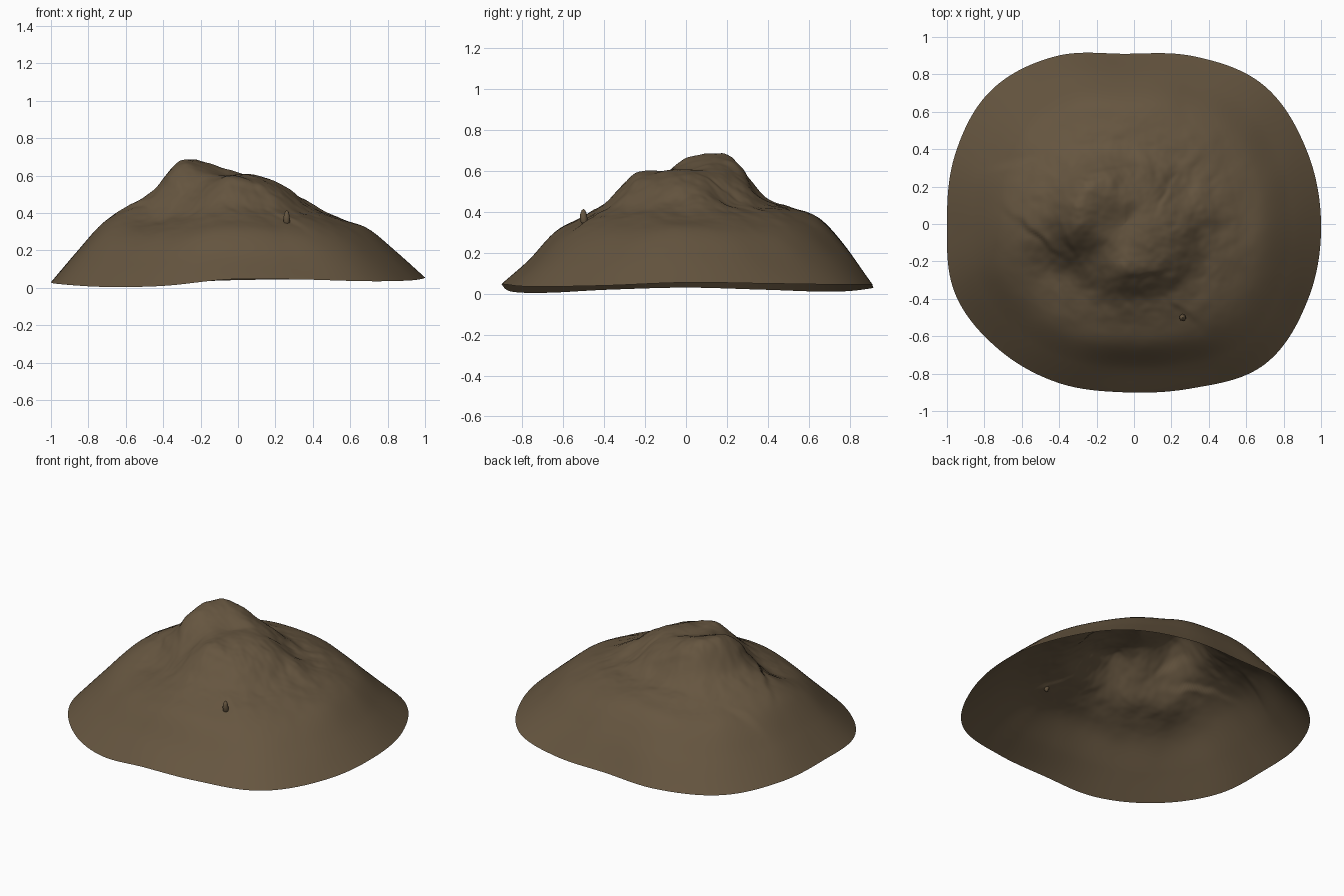
import bpy, bmesh, math
from mathutils import Vector, Matrix, noise

default_cube = bpy.data.objects.get("Cube")
if default_cube:
    bpy.data.objects.remove(default_cube, do_unlink=True)

CENTRE_X = -0.05
SEGMENTS, RINGS = 240, 90

# Radius and height of the rim in hundredths, counterclockwise from +x
OUTLINE = [105, 105, 105, 97, 91, 97, 101, 98, 95, 98, 95, 92, 90, 95, 106, 106]
RIM = [5.5, 5, 4.5, 4.5, 4, 2.5, 1, 2, 3, 2, .5, 1, 4.5, 4.5, 3.5, 4]

# Heights in hundredths from the middle outward, counterclockwise from +x
SLOPES = [
    [61, 60, 54, 43, 37, 31, 19],
    [61, 60, 52, 43, 38, 30, 17],
    [61, 64, 58, 46, 42, 37, 23],
    [61, 66, 67, 49, 40, 32, 17],
    [61, 64, 65, 51, 43, 34, 19],
    [61, 60, 50, 39, 33, 25, 13],
    [61, 60, 58, 45, 37, 30, 16],
    [61, 60, 54, 42, 36, 28, 16],
]

# Hollows and swellings: x, y, radius, height
BUMPS = [
    (-.48, -.22, .12, -.03), (.24, .21, .08, -.03), (.37, .08, .08, .02),
    (-.08, .07, .12, -.01),
]

# Cracked ledges: x, y, half length, direction in degrees, drop
LEDGES = [
    (-.10, .30, .14, 12, .02), (-.28, .24, .16, 8, .015),
    (-.66, .32, .10, 14, .02), (-.52, -.06, .16, -40, -.025),
    (-.36, -.08, .10, -65, -.03), (.06, -.27, .14, 10, -.015),
    (.25, -.46, .12, -40, -.015), (.18, .18, .10, 60, .02),
]


def spline(values, u, closed=False):
    """Smooth curve through evenly spaced values."""
    n = len(values)
    i = math.floor(u) if closed else min(math.floor(u), n - 2)
    f = u - i

    def at(k):
        if closed:
            return values[k % n]
        # Carry the last slope on past the rim
        return values[max(0, k)] if k < n else 2 * values[-1] - values[-2]

    a, b, c, d = (at(i + k) for k in (-1, 0, 1, 2))
    return b + f / 2 * (c - a + f * (2 * a - 5 * b + 4 * c - d
                                     + f * (3 * (b - c) + d - a)))


def rock_detail(x, y, t):
    """Erosion, ledges and rough stone added to the smooth slope."""
    z = 0
    for bx, by, radius, height in BUMPS:
        z += height * math.exp(-((x - bx) ** 2 + (y - by) ** 2) / radius ** 2)
    for lx, ly, length, degrees, drop in LEDGES:
        c, s = math.cos(math.radians(degrees)), math.sin(math.radians(degrees))
        wobble = 0.02 * noise.noise(Vector((x, y, lx)) * 12)
        along = (x - lx) * c + (y - ly) * s
        across = (y - ly) * c - (x - lx) * s + wobble
        side = math.tanh(across / 0.012) * math.exp(-abs(across) / 0.05)
        z -= drop / 2 * side * math.exp(-(along / length) ** 2)
    p = Vector((x, y, 0))
    rough = math.exp(-((t - 0.35) / 0.25) ** 2)
    z += 0.006 * noise.noise(p * 5)
    z += 0.008 * rough * noise.noise(p * 13)
    z += 0.003 * rough * noise.noise(p * 30)
    return z * min(1, (1 - t) / 0.3)


def around(values, angle):
    return spline(values, angle / math.tau * len(values), True)


def ground(angle, t):
    """Surface point at an angle and a fraction of the rim radius."""
    radius = t * around(OUTLINE, angle) / 100
    x = CENTRE_X + radius * math.cos(angle)
    y = radius * math.sin(angle)
    row = [around(ring, angle) for ring in zip(*SLOPES)] + [around(RIM, angle)]
    height = spline(row, t * (len(row) - 1)) / 100
    return Vector((x, y, height + rock_detail(x, y, t)))


def finish(bm, name, material, sharp_angle):
    mesh = bpy.data.meshes.new(name)
    bm.to_mesh(mesh)
    bm.free()
    mesh.materials.append(material)
    obj = bpy.data.objects.new(name, mesh)
    bpy.context.collection.objects.link(obj)
    bpy.ops.object.select_all(action='DESELECT')
    obj.select_set(True)
    bpy.context.view_layer.objects.active = obj
    bpy.ops.object.shade_smooth_by_angle(angle=math.radians(sharp_angle))


earth = bpy.data.materials.new("brown_earth")
earth.use_nodes = True
colour = (0.132, 0.092, 0.051, 1)
earth.diffuse_color = colour
earth.node_tree.nodes["Principled BSDF"].inputs["Base Color"].default_value = colour

# Hollow hill: one open sheet made of rings around the middle
bm = bmesh.new()
middle = bm.verts.new(ground(0, 0))
rings = [[bm.verts.new(ground(math.tau * j / SEGMENTS, i / RINGS))
          for j in range(SEGMENTS)] for i in range(1, RINGS + 1)]
for j in range(SEGMENTS):
    k = (j + 1) % SEGMENTS
    bm.faces.new((middle, rings[0][j], rings[0][k]))
    for inner, outer in zip(rings, rings[1:]):
        bm.faces.new((inner[j], outer[j], outer[k], inner[k]))
finish(bm, "hill", earth, 60)

# Upright stone on the front slope
bm = bmesh.new()
place = Matrix.Translation((.26, -.50, .37)) @ Matrix.Diagonal((.03, .03, .07, 1))
bmesh.ops.create_icosphere(bm, subdivisions=2, radius=0.6, matrix=place)
for v in bm.verts:
    v.co += noise.noise_vector(v.co * 20) * 0.004
finish(bm, "upright_stone", earth, 40)
